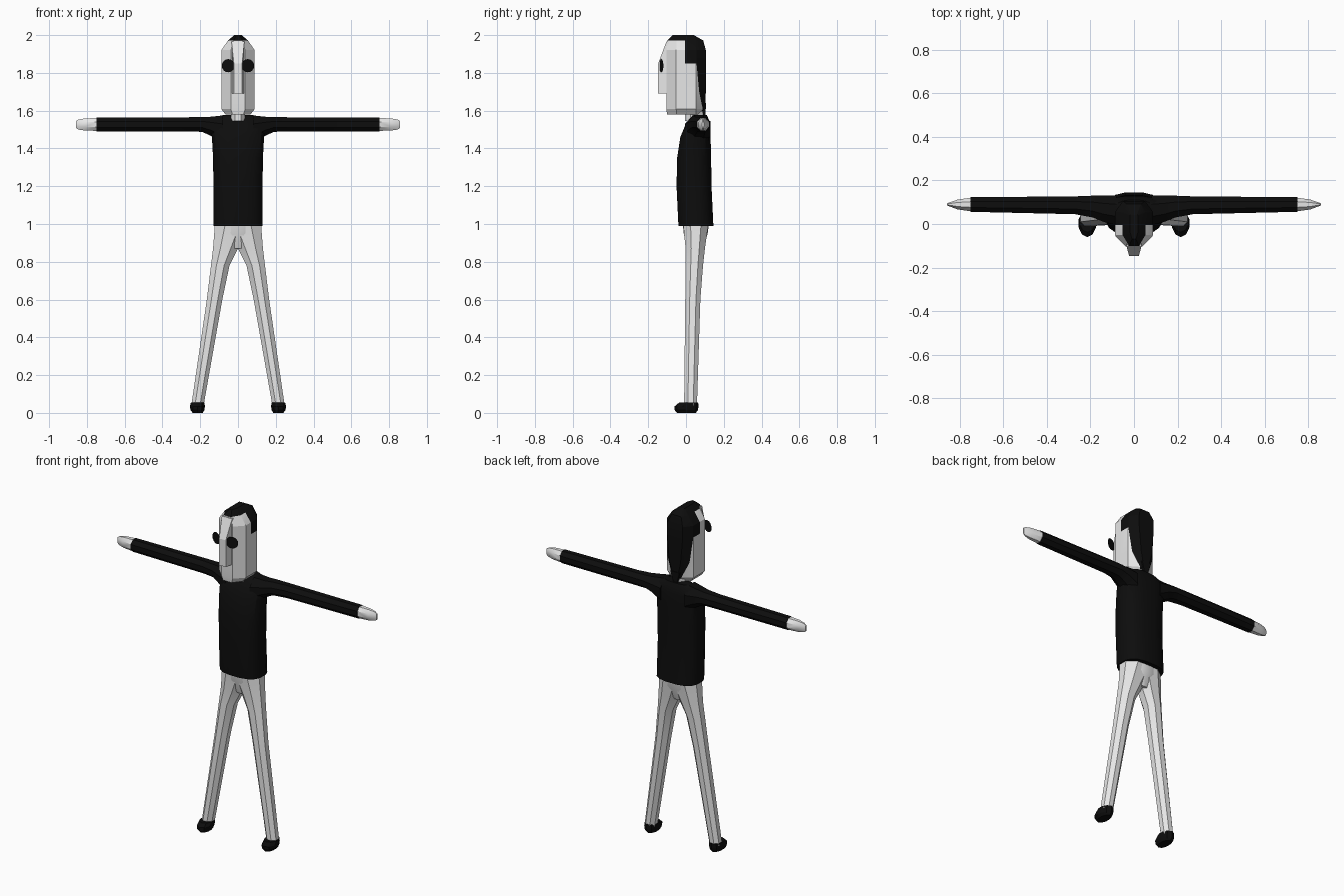
import bpy
import bmesh
import math

if "Cube" in bpy.data.objects:
    bpy.data.objects.remove(bpy.data.objects["Cube"], do_unlink=True)


def make_material(name, value):
    mat = bpy.data.materials.new(name)
    mat.use_nodes = True
    colour = (value, value, value, 1)
    mat.diffuse_color = colour
    bsdf = mat.node_tree.nodes["Principled BSDF"]
    bsdf.inputs["Base Color"].default_value = colour
    bsdf.inputs["Roughness"].default_value = 0.8
    return mat


PALE = make_material("pale grey", 0.8)
BLACK = make_material("black", 0.004)


def finish(name, bm, mats, mirror=False, rule=None, angle=30):
    """Turn a bmesh into an object, colouring faces by an optional rule."""
    bmesh.ops.recalc_face_normals(bm, faces=bm.faces)
    if rule:
        for face in bm.faces:
            face.material_index = int(rule(face.calc_center_median()))
    mesh = bpy.data.meshes.new(name)
    bm.to_mesh(mesh)
    bm.free()
    for mat in mats:
        mesh.materials.append(mat)
    mesh.shade_smooth()
    mesh.set_sharp_from_angle(angle=math.radians(angle))
    obj = bpy.data.objects.new(name, mesh)
    bpy.context.collection.objects.link(obj)
    if mirror:
        obj.modifiers.new("Mirror", 'MIRROR')
    return obj


def skin_rings(rings):
    """Bridge closed rings of points and cap both ends."""
    bm = bmesh.new()
    loops = [[bm.verts.new(p) for p in ring] for ring in rings]
    n = len(loops[0])
    for a, b in zip(loops, loops[1:]):
        for i in range(n):
            j = (i + 1) % n
            bm.faces.new((a[i], a[j], b[j], b[i]))
    bm.faces.new(loops[0])
    bm.faces.new(loops[-1])
    return bm


def loft(name, mat, sections, axis='Z', sides=8, power=1.0, mirror=False):
    """Sections are (position, low u, high u, low v, high v) along the axis."""
    rings = []
    for pos, u0, u1, v0, v1 in sections:
        ring = []
        for i in range(sides):
            t = math.tau * (i + 0.5) / sides
            c, s = (math.copysign(abs(f) ** power, f) / math.cos(math.pi / sides) ** power
                    for f in (math.cos(t), math.sin(t)))
            u = (u0 + u1) / 2 + (u1 - u0) / 2 * c
            v = (v0 + v1) / 2 + (v1 - v0) / 2 * s
            ring.append((u, v, pos) if axis == 'Z' else (pos, u, v))
        rings.append(ring)
    return finish(name, skin_rings(rings), [mat], mirror)


# Shirt body and sleeves
loft("shirt_body", BLACK, [
    (0.99, -0.13, 0.13, -0.04, 0.145),
    (1.2, -0.13, 0.13, -0.05, 0.135),
    (1.35, -0.132, 0.132, -0.047, 0.133),
    (1.46, -0.138, 0.138, -0.03, 0.13),
    (1.52, -0.145, 0.145, -0.005, 0.128),
    (1.555, -0.13, 0.13, 0.02, 0.12),
    (1.577, -0.08, 0.08, 0.04, 0.11)], sides=16, power=0.75)
loft("sleeves", BLACK, [
    (0.08, -0.005, 0.13, 1.42, 1.575),
    (0.14, 0.01, 0.13, 1.465, 1.568),
    (0.19, 0.03, 0.13, 1.488, 1.566),
    (0.27, 0.045, 0.127, 1.49, 1.565),
    (0.75, 0.056, 0.123, 1.491, 1.563)], axis='X', mirror=True)

# Hands, flattened to a thin tip
loft("hands", PALE, [
    (0.748, 0.058, 0.121, 1.493, 1.561),
    (0.81, 0.067, 0.112, 1.495, 1.559),
    (0.845, 0.08, 0.1, 1.5, 1.553),
    (0.858, 0.085, 0.095, 1.508, 1.545)], axis='X', mirror=True)

# Neck
loft("neck", PALE, [
    (1.545, -0.036, 0.036, -0.005, 0.09),
    (1.6, -0.036, 0.036, -0.005, 0.09)])

# Trousers
loft("pelvis", PALE, [
    (1.03, -0.12, 0.12, -0.02, 0.125),
    (0.95, -0.122, 0.122, -0.012, 0.115),
    (0.87, -0.04, 0.04, 0.01, 0.09)], sides=12)
loft("legs", PALE, [
    (1.03, -0.08, 0.12, -0.018, 0.123),
    (0.87, 0, 0.132, -0.002, 0.1),
    (0.78, 0.045, 0.143, -0.002, 0.09),
    (0.6, 0.083, 0.165, -0.004, 0.076),
    (0.04, 0.182, 0.247, -0.01, 0.058)], mirror=True)

# Shoes
loft("shoes", BLACK, [
    (0, 0.187, 0.24, -0.045, 0.05),
    (0.015, 0.178, 0.252, -0.057, 0.06),
    (0.035, 0.175, 0.254, -0.057, 0.063),
    (0.054, 0.178, 0.25, -0.035, 0.062)], sides=10, mirror=True)


# Head with hair coloured on the crown and back
def head_ring(z, width, front, back, hair):
    """hair runs from the cheek edge (0) to the nape (1)."""
    side = 0.088 * width
    nape = 0.05 * width * (1 - hair)
    cheek = min(0.055, back)
    edge = side + (nape - side) * hair, cheek + (back - cheek) * hair
    half = [(0.038 * width, front), (side, front * 0.5), (side, -0.005),
            (side, cheek - 0.002), edge, (nape + 0.002, back + 0.001)]
    full = half + [(-x, y) for x, y in reversed(half)]
    return [(x, y, z) for x, y in full]


head = skin_rings([
    head_ring(1.58, 0.75, -0.1, 0.07, 0.9),
    head_ring(1.608, 1, -0.104, 0.1, 0.75),
    head_ring(1.7, 1, -0.104, 0.104, 0.3),
    head_ring(1.85, 1, -0.104, 0.104, 0.02),
    head_ring(1.92, 1, -0.104, 0.104, 0.02),
    head_ring(1.972, 0.6, -0.1, 0.09, 0.02),
    head_ring(2, 0.22, -0.07, 0.04, 0.02)])


def is_hair(c):
    crown = c.z > 1.975
    upper_back = c.z > 1.86 and c.y > -0.005
    nape = c.z > 1.585 and c.y > 0.068
    return crown or upper_back or nape


finish("head_and_hair", head, [PALE, BLACK], rule=is_hair, angle=20)

# Hair point reaching down to the collar
loft("nape_hair", BLACK, [
    (1.555, -0.006, 0.006, 0.09, 0.102),
    (1.64, -0.03, 0.03, 0.075, 0.106)], sides=4)

# Nose: a wedge running from the forehead to a blunt tip
nose_profile = [(-0.09, 1.69), (-0.147, 1.69), (-0.147, 1.85), (-0.104, 1.965), (-0.09, 1.965)]
nose = skin_rings([[(side * (0.022 if y < -0.14 else 0.034), y, z)
                    for y, z in nose_profile] for side in (-1, 1)])
finish("nose", nose, [PALE], angle=15)

# Eyes: thin discs set at a slant either side of the nose
eye = bmesh.new()
bmesh.ops.create_circle(eye, cap_ends=True, segments=16, radius=0.035)
eyes = finish("eyes", eye, [BLACK])
eyes.modifiers.new("Mirror", 'MIRROR')
turn = math.radians(17)
for v in eyes.data.vertices:
    x, y = v.co.x, v.co.y
    v.co = (0.052 + x * math.cos(turn), -0.13 + x * math.sin(turn), 1.838 + y)
